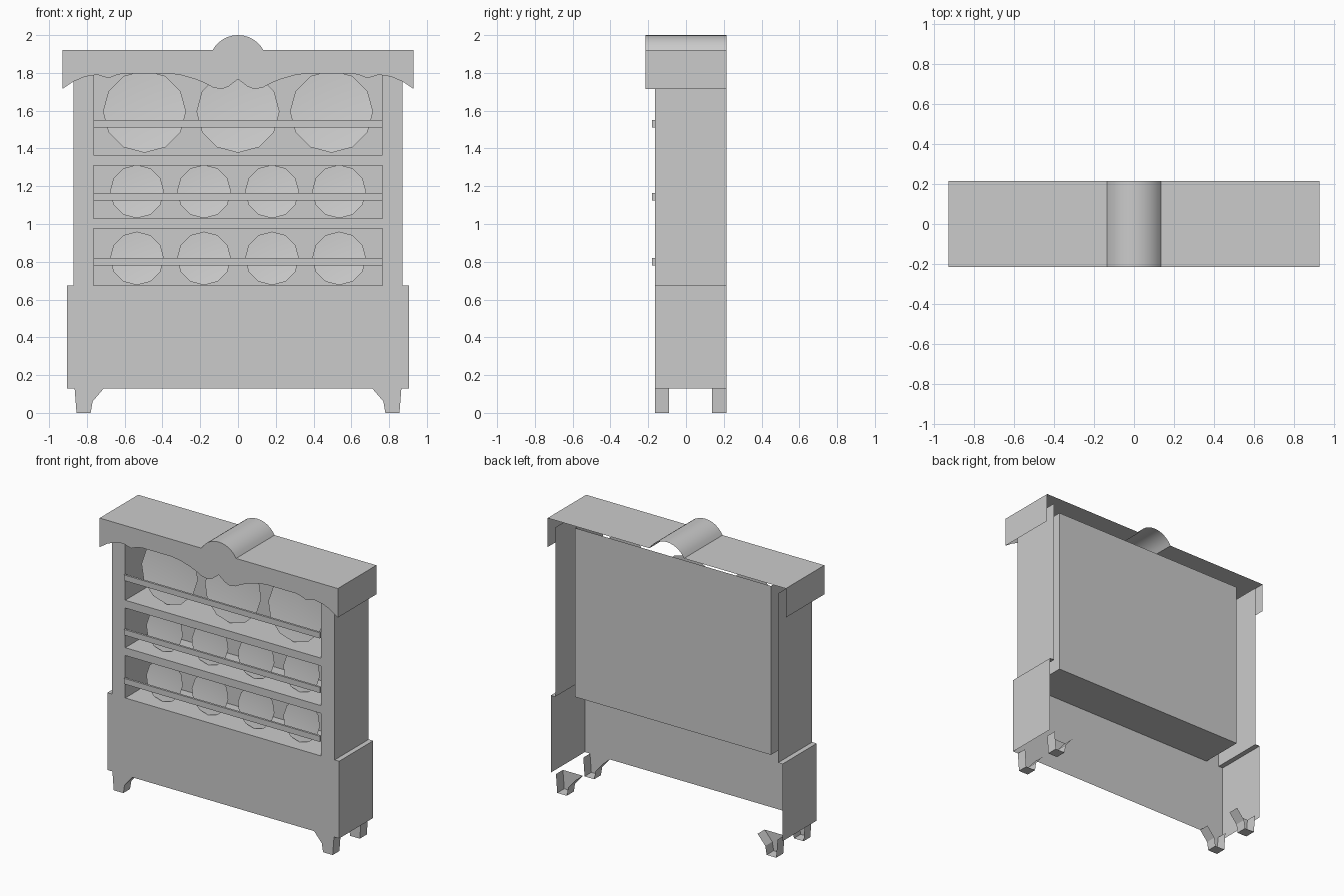
import bpy, bmesh, math
from mathutils import Matrix

if "Cube" in bpy.data.objects:
    bpy.data.objects.remove(bpy.data.objects["Cube"])

FRONT, BACK, NICHE = -0.165, 0.215, 0.145   # depth of case front, case back, plate niche back


def build(name, verts, faces, mirror=False):
    me = bpy.data.meshes.new(name)
    me.from_pydata(verts, [], faces)
    ob = bpy.data.objects.new(name, me)
    bpy.context.collection.objects.link(ob)
    if mirror:
        ob.modifiers.new("mirror", 'MIRROR')
    return ob


def sheet(name, corners, mirror=False):
    return build(name, corners, [range(len(corners))], mirror)


def front_sheet(name, x0, x1, z0, z1, mirror=False):
    return sheet(name, [(x0, FRONT, z0), (x1, FRONT, z0), (x1, FRONT, z1), (x0, FRONT, z1)], mirror)


def side_sheet(name, x, y0, y1, z0, z1):
    return sheet(name, [(x, y0, z0), (x, y1, z0), (x, y1, z1), (x, y0, z1)], True)


def shell(name, outline, wall, y0, y1, mirror=False):
    """Front face from a counter-clockwise x-z outline, plus walls running back from edges in wall."""
    n = len(outline)
    verts = [(x, y0, z) for x, z in outline] + [(x, y1, z) for x, z in outline]
    faces = [tuple(range(n))]
    for i in wall:
        j = (i + 1) % n
        faces.append((i, i + n, j + n, j))
    return build(name, verts, faces, mirror)


def box(name, x0, x1, y0, y1, z0, z1):
    ob = shell(name, [(x0, z0), (x1, z0), (x1, z1), (x0, z1)], range(4), y0, y1)
    bm = bmesh.new()
    bm.from_mesh(ob.data)
    bmesh.ops.holes_fill(bm, edges=[e for e in bm.edges if e.is_boundary])
    bm.to_mesh(ob.data)
    bm.free()
    return ob


def smooth(ob):
    bpy.ops.object.select_all(action='DESELECT')
    ob.select_set(True)
    bpy.context.view_layer.objects.active = ob
    bpy.ops.object.shade_smooth_by_angle(angle=math.radians(35))


# Cornice: scalloped apron, plain ends and top, rounded crest; open behind and below
half = [(0.05, 1.728), (0.085, 1.714), (0.13, 1.722), (0.18, 1.748), (0.23, 1.768),
        (0.30, 1.788), (0.37, 1.798), (0.60, 1.798), (0.64, 1.79), (0.685, 1.772),
        (0.745, 1.79), (0.81, 1.78), (0.87, 1.755), (0.93, 1.715)]
scallop = [(-x, z) for x, z in reversed(half)] + [(0, 1.767)] + half
R, span = 0.154, math.radians(61.3)
arch = [(R * math.sin(a), 1.846 + R * math.cos(a))
        for a in (span * (1 - i / 6) for i in range(13))]
outline = scallop + [(0.93, 1.92)] + arch + [(-0.93, 1.92)]
smooth(shell("cornice", outline, range(len(scallop) - 1, len(outline)), -0.215, BACK))

# Upper case: stiles and outer sides
front_sheet("upper_stile", 0.765, 0.87, 0.675, 1.87, True)
side_sheet("upper_side", 0.87, FRONT, BACK, 0.675, 1.87)

# Plate niche: inner sides, back panel, floor and two shelves
side_sheet("niche_side", 0.765, FRONT, NICHE, 0.675, 1.867)
sheet("niche_back", [(-0.765, NICHE, 0.675), (0.765, NICHE, 0.675),
                     (0.765, NICHE, 1.867), (-0.765, NICHE, 1.867)])
sheet("niche_floor", [(-0.765, FRONT, 0.675), (0.765, FRONT, 0.675),
                      (0.765, NICHE, 0.675), (-0.765, NICHE, 0.675)])
for z0, z1 in ((0.975, 1.03), (1.31, 1.365)):
    box("shelf", -0.765, 0.765, FRONT, NICHE, z0, z1)

# Guard rails across the openings
for z in (0.80, 1.145, 1.53):
    box("plate_rail", -0.765, 0.765, -0.18, FRONT, z - 0.02, z + 0.02)

# Lower case: front, sides and the narrow ledges on top
front_sheet("lower_front", -0.905, 0.905, 0.13, 0.675)
side_sheet("lower_side", 0.905, FRONT, BACK, 0.13, 0.675)
sheet("lower_ledge", [(0.87, FRONT, 0.675), (0.905, FRONT, 0.675),
                      (0.905, BACK, 0.675), (0.87, BACK, 0.675)], True)

# Bracket legs, hollow behind
leg = [(0.71, 0.13), (0.77, 0.06), (0.78, 0), (0.855, 0), (0.865, 0.13)]
shell("front_leg", leg, range(4), FRONT, -0.09, True)
shell("back_leg", leg, range(4), 0.137, BACK, True)


# Plates: shallow twelve-sided dishes leaning back slightly
def plate(x, z, r):
    bm = bmesh.new()
    bmesh.ops.create_circle(bm, cap_ends=True, cap_tris=True, segments=12, radius=r)
    for v in bm.verts:
        if v.co.length < r * 0.5:
            v.co.z = -0.1 * r
    place = Matrix.Translation((x, -0.055, z)) @ Matrix.Rotation(math.radians(82), 4, 'X')
    bm.transform(place)
    me = bpy.data.meshes.new("plate")
    bm.to_mesh(me)
    bm.free()
    ob = bpy.data.objects.new("plate", me)
    bpy.context.collection.objects.link(ob)
    smooth(ob)


for x in (-0.495, 0, 0.495):
    plate(x, 1.595, 0.22)
for z in (0.818, 1.172):
    for x in (-0.535, -0.18, 0.18, 0.535):
        plate(x, z, 0.143)
